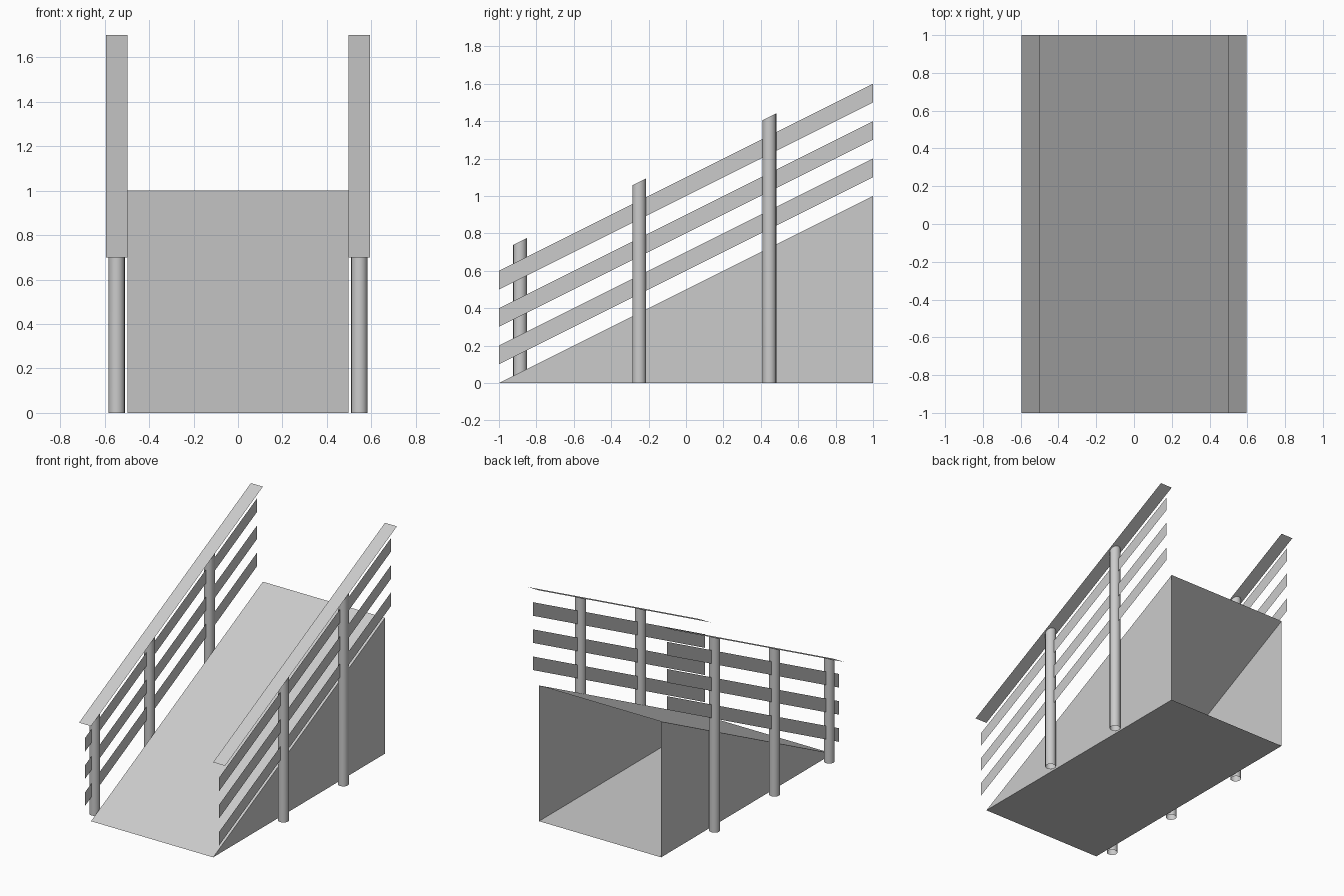
import bpy
import bmesh

if "Cube" in bpy.data.objects:
    bpy.data.objects.remove(bpy.data.objects["Cube"])

HALF_W = 0.4975     # ramp half width
RAIL_X = 0.546      # rail centre line
RAIL_OUT = 0.595    # outer edge of handrail


def slope(y):
    return (y + 1) / 2


def make(name, verts, faces):
    mesh = bpy.data.meshes.new(name)
    mesh.from_pydata(verts, [], faces)
    bm = bmesh.new()
    bm.from_mesh(mesh)
    bmesh.ops.recalc_face_normals(bm, faces=bm.faces[:])
    bm.to_mesh(mesh)
    bm.free()
    ob = bpy.data.objects.new(name, mesh)
    bpy.context.collection.objects.link(ob)
    return ob


def sloped_strip(name, a, b):
    """Thin strip between (x, z) points a and b, running up the slope."""
    verts = [(x, y, z + slope(y)) for y in (-1, 1) for x, z in (a, b)]
    make(name, verts, [(0, 1, 3, 2)])


def post(name, x, y):
    """Open round post whose top is cut along the slope under the handrail."""
    bpy.ops.mesh.primitive_cylinder_add(vertices=16, radius=0.037, depth=1,
                                        end_fill_type='NOTHING', location=(x, y, 0))
    ob = bpy.context.object
    ob.name = name
    for v in ob.data.vertices:
        v.co.z = 0.7 + slope(y + v.co.y) if v.co.z > 0 else 0
    bpy.ops.object.shade_smooth_by_angle()


# Ramp wedge: slope, floor and two sides, open at the back
w = HALF_W
make("ramp",
     [(-w, -1, 0), (w, -1, 0), (-w, 1, 0), (w, 1, 0), (-w, 1, 1), (w, 1, 1)],
     [(0, 1, 5, 4), (0, 2, 3, 1), (1, 3, 5), (0, 4, 2)])

# Railings: the right side has no lowest post
for side, s, post_ys in (("left", -1, (-0.887, -0.25, 0.446)),
                         ("right", 1, (-0.25, 0.446))):
    sloped_strip(f"{side}_handrail", (s * HALF_W, 0.7), (s * RAIL_OUT, 0.7))
    for i in range(3):
        z = 0.1 + 0.2 * i
        sloped_strip(f"{side}_slat_{i + 1}", (s * RAIL_X, z), (s * RAIL_X, z + 0.1))
    for i, y in enumerate(post_ys):
        post(f"{side}_post_{i + 1}", s * RAIL_X, y)
